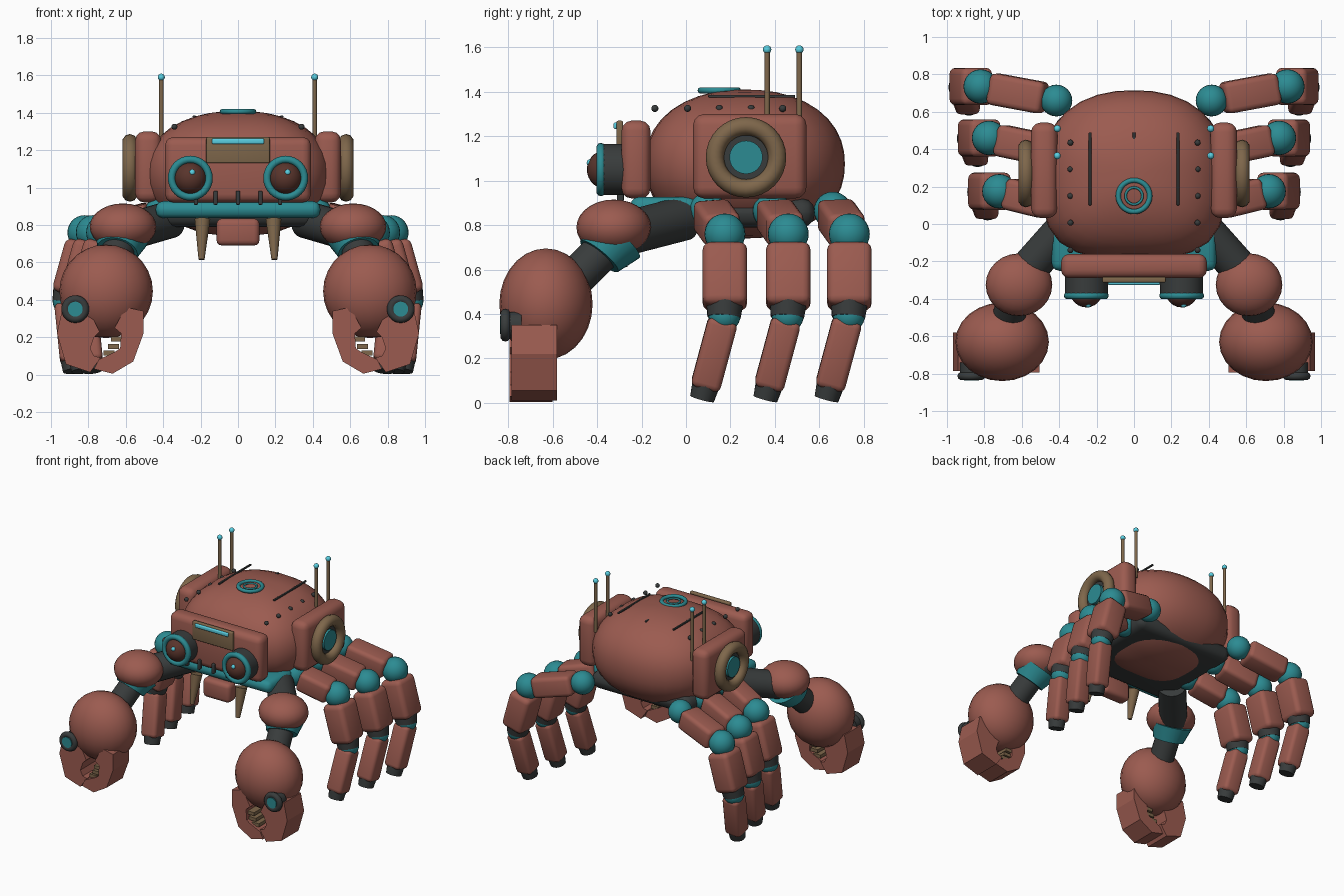
import bpy, bmesh, math
from mathutils import Vector, Matrix

if "Cube" in bpy.data.objects:
    bpy.data.objects.remove(bpy.data.objects["Cube"])


def mat(name, *c):
    m = bpy.data.materials.new(name)
    m.diffuse_color = (*c, 1)
    m.use_nodes = True
    m.node_tree.nodes["Principled BSDF"].inputs["Base Color"].default_value = m.diffuse_color
    return m


RED = mat("red_paint", .33, .105, .08)
TEAL = mat("teal_metal", .025, .26, .29)
DARK = mat("dark_metal", .04, .045, .045)
TAN = mat("tan_metal", .21, .135, .07)
GLOW = mat("cyan_glow", .1, .62, .75)
EYE = mat("eye_brown", .1, .035, .025)


def finish(o, name, m, smooth=True):
    o.name = name
    o.data.materials.append(m)
    if smooth:
        bpy.ops.object.select_all(action='DESELECT')
        o.select_set(True)
        bpy.context.view_layer.objects.active = o
        bpy.ops.object.shade_smooth_by_angle(angle=math.radians(40))
    return o


def from_bm(bm, name, m, smooth=True):
    me = bpy.data.meshes.new(name)
    bmesh.ops.recalc_face_normals(bm, faces=bm.faces)
    bm.to_mesh(me)
    bm.free()
    o = bpy.data.objects.new(name, me)
    bpy.context.collection.objects.link(o)
    return finish(o, name, m, smooth)


def frame(d, pos):
    # local z along d, local y kept close to world y
    z = Vector(d).normalized()
    ref = Vector((1, 0, 0)) if abs(z.y) > .95 else Vector((0, 1, 0))
    y = (ref - z * ref.dot(z)).normalized()
    x = y.cross(z)
    return Matrix.Translation(pos) @ Matrix((x, y, z)).transposed().to_4x4()


def box(name, m, c, size, bevel=.02, d=(0, 0, 1), seg=3):
    bm = bmesh.new()
    bmesh.ops.create_cube(bm, size=1)
    bmesh.ops.scale(bm, vec=size, verts=bm.verts)
    if bevel:
        bmesh.ops.bevel(bm, geom=bm.edges[:], offset=bevel, segments=seg,
                        profile=.5, affect='EDGES')
    bm.transform(frame(d, Vector(c)))
    return from_bm(bm, name, m)


def beam(name, m, a, b, w, t, bevel=.03):
    a, b = Vector(a), Vector(b)
    return box(name, m, (a + b) / 2, (w, t, (b - a).length), bevel, b - a)


def rod(name, m, a, b, r1, r2=None, n=24):
    a, b = Vector(a), Vector(b)
    bm = bmesh.new()
    bmesh.ops.create_cone(bm, cap_ends=True, segments=n, radius1=r1,
                          radius2=r1 if r2 is None else r2, depth=(b - a).length)
    bm.transform(frame(b - a, (a + b) / 2))
    return from_bm(bm, name, m)


def ball(name, m, c, r, u=24, v=14, boxy=None):
    r = r if isinstance(r, tuple) else (r, r, r)
    bm = bmesh.new()
    bmesh.ops.create_uvsphere(bm, u_segments=u, v_segments=v, radius=1)
    if boxy:  # squarer plan: separate exponents for front, back and height
        front, back, k = boxy
        for w in bm.verts:
            n = back + (front - back) * (.5 - .5 * max(-1, min(1, w.co.y * 2.5)))
            plan = (abs(w.co.x) ** n + abs(w.co.y) ** n) ** (1 / n)
            w.co /= (plan ** k + abs(w.co.z) ** k) ** (1 / k)
    bmesh.ops.scale(bm, vec=r, verts=bm.verts)
    bmesh.ops.translate(bm, vec=c, verts=bm.verts)
    return from_bm(bm, name, m)


def ring(name, m, c, d, R, r):
    bpy.ops.mesh.primitive_torus_add(major_radius=R, minor_radius=r, major_segments=32, minor_segments=10)
    o = bpy.context.object
    o.data.transform(frame(d, Vector(c)))
    return finish(o, name, m)


def extrude(name, m, pts, y0, y1):
    # flat x-z profile pushed along y
    bm = bmesh.new()
    f = bm.faces.new([bm.verts.new((x, y0, z)) for x, z in pts])
    g = bmesh.ops.extrude_face_region(bm, geom=[f])
    bmesh.ops.translate(bm, vec=(0, y1 - y0, 0),
                        verts=[v for v in g["geom"] if isinstance(v, bmesh.types.BMVert)])
    return from_bm(bm, name, m, False)


# shell and underside
ball("shell", RED, (0, .265, 1.075), (.495, .45, .335), 32, 20, (3.2, 2.3, 2.2))
box("chassis", DARK, (0, .2, .855), (.84, .76, .13), .06)

# face
box("face_plate", RED, (0, -.225, 1.095), (.78, .13, .35), .045)
box("bumper", TEAL, (0, -.1, .882), (.88, .3, .09), .04)
box("brow_panel", TAN, (0, -.298, 1.2), (.34, .03, .14), .008)
box("brow_light", GLOW, (0, -.316, 1.247), (.28, .02, .03), .008)
for x in (-.225, -.12, 0, .12, .225):
    box("vent", DARK, (x, -.295, .945), (.022, .03, .075), .006)
box("jaw", RED, (0, -.225, .762), (.23, .1, .145), .03)

# roof details
ring("hatch_ring", TEAL, (0, .15, 1.406), (0, 0, 1), .084, .014)
ring("hatch_inner_ring", TEAL, (0, .15, 1.408), (0, 0, 1), .045, .007)
box("centre_seam", DARK, (0, .445, 1.378), (.014, .09, .014), .003)

for s in (-1, 1):
    # eyes and fangs
    ex = s * .255
    rod("eye_housing", DARK, (ex, -.26, 1.05), (ex, -.375, 1.05), .115)
    ring("eye_ring", TEAL, (ex, -.383, 1.05), (0, 1, 0), .1, .02)
    ball("eye_lens", EYE, (ex, -.358, 1.05), .088)
    ball("eye_glint", GLOW, (ex + .01, -.43, 1.08), .017, 12, 8)
    rod("fang", TAN, (s * .19, -.23, .83), (s * .195, -.28, .615), .042, .016, 16)

    # roof seam and rivets
    box("roof_seam", DARK, (s * .235, .295, 1.38), (.014, .39, .012), .003)
    for y in (-.14, .007, .15, .293, .435):
        ball("rivet", DARK, (s * .34, y, 1.325), .016, 12, 8)

    # side pod with turbine rings and antennas
    box("side_pod", RED, (s * .48, .287, 1.11), (.14, .51, .38), .05)
    ring("pod_ring", TAN, (s * .578, .27, 1.105), (1, 0, 0), .14, .041)
    rod("pod_well", DARK, (s * .53, .27, 1.105), (s * .575, .27, 1.105), .115)
    rod("pod_core", TEAL, (s * .56, .27, 1.105), (s * .595, .27, 1.105), .075)
    for y in (.365, .51):
        rod("antenna", TAN, (s * .41, y, 1.2), (s * .41, y, 1.59), .012, n=12)
        ball("antenna_tip", GLOW, (s * .41, y, 1.59), .019, 12, 8)

    # claw arm
    rod("upper_arm", DARK, (s * .36, -.01, .83), (s * .6, -.28, .76), .1)
    ball("shoulder", RED, (s * .615, -.325, .79), (.178, .168, .125))
    rod("elbow_cuff", TEAL, (s * .62, -.32, .745), (s * .645, -.39, .66), .145, .11)
    rod("forearm", DARK, (s * .63, -.36, .7), (s * .69, -.56, .5), .088)
    ball("claw_bulb", RED, (s * .705, -.63, .445), (.25, .21, .25))
    inner = [(.6, .36), (.505, .34), (.505, .22), (.56, .07), (.67, .005), (.77, .03),
             (.745, .08), (.66, .12), (.63, .14), (.625, .22), (.66, .25)]
    outer = [(.8, .35), (.94, .35), (.968, .22), (.92, .055), (.79, .012), (.735, .09),
             (.77, .1), (.79, .14), (.77, .2), (.74, .23)]
    extrude("inner_pincer", RED, [(s * x, z) for x, z in inner], -.795, -.6)
    extrude("outer_pincer", RED, [(s * x, z) for x, z in outer], -.785, -.58)
    for x, z in ((.65, .19), (.665, .15), (.69, .115)):
        box("claw_tooth", TAN, (s * x, -.69, z), (.06, .17, .025), 0)
    rod("claw_pivot", DARK, (s * .87, -.74, .35), (s * .87, -.825, .35), .06)
    ring("claw_pivot_rim", DARK, (s * .87, -.813, .35), (0, 1, 0), .052, .022)
    rod("claw_pivot_cap", TEAL, (s * .87, -.8, .35), (s * .87, -.836, .35), .04)

    # three walking legs
    for hy, kx in ((.1, .72), (.385, .775), (.66, .82)):
        ky = hy + .075
        hip, knee = Vector((s * .415, hy, .865)), Vector((s * kx, ky, .76))
        ankle = Vector((s * (kx + .1), ky, .4))
        tip = Vector((s * (kx + .06), ky - .105, .01))
        ball("hip_joint", TEAL, hip, .085)
        beam("leg_upper", RED, hip.lerp(knee, .15), hip.lerp(knee, .87), .15, .17)
        ball("knee_joint", TEAL, knee, .092)
        beam("leg_middle", RED, knee.lerp(ankle, .14), knee.lerp(ankle, .92), .175, .2, .035)
        rod("ankle_cuff", DARK, knee.lerp(ankle, .84), ankle.lerp(tip, .04), .084, .075)
        ball("ankle_joint", TEAL, ankle.lerp(tip, .02), .072)
        beam("leg_lower", RED, ankle.lerp(tip, .06), ankle.lerp(tip, .86), .13, .135, .028)
        rod("foot", DARK, ankle.lerp(tip, .8), tip.lerp(ankle, .02), .063, .055, 16)
